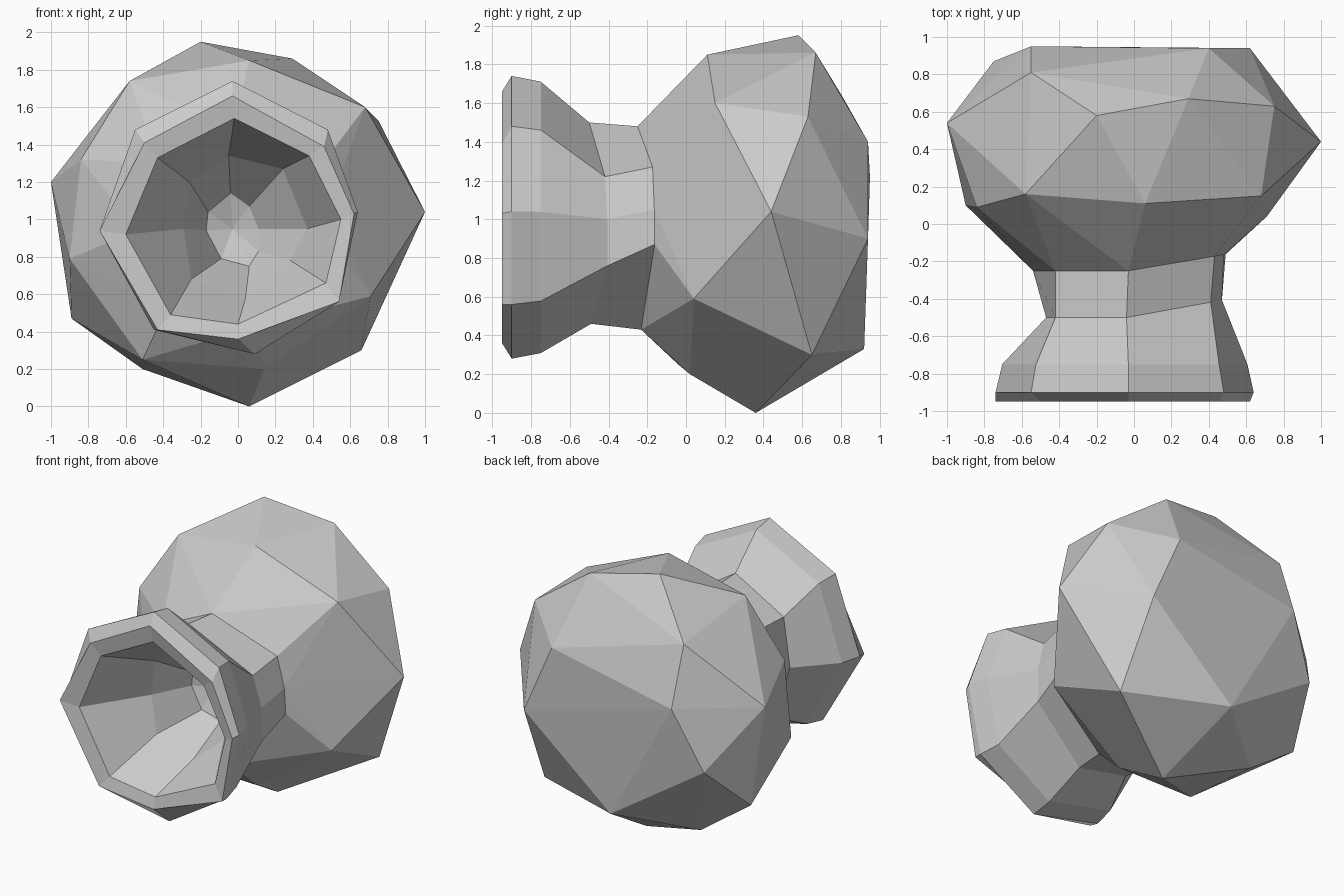
import bpy, bmesh

if "Cube" in bpy.data.objects:
    bpy.data.objects.remove(bpy.data.objects["Cube"])

# Eight-sided cross-section of the mouth's widest edge (x, z about the axis)
SECTION = [(0, .74), (.51, .48), (.67, .04), (.57, -.44),
           (.12, -.72), (-.42, -.59), (-.71, -.06), (-.52, .48)]
AXIS_X, AXIS_Z = -.03, 1.0


def scaled(y, sx, sz):
    return [(AXIS_X + x * sx, y, AXIS_Z + z * sz) for x, z in SECTION]


def placed(y, section, tilt=0):
    # tilt moves the right-hand side of the ring backwards
    return [(x, y + tilt * max(0, x) / .5, z) for x, z in section]


def finish(name, bm):
    bmesh.ops.recalc_face_normals(bm, faces=bm.faces[:])
    mesh = bpy.data.meshes.new(name)
    bm.to_mesh(mesh)
    bm.free()
    obj = bpy.data.objects.new(name, mesh)
    bpy.context.collection.objects.link(obj)
    return obj


# Hand-cut sections: neck joint, neck waist, front rim and inner lip
joint = placed(-.25, [(-.03, 1.48), (.43, 1.27), (.48, 1.05), (.49, .87),
                      (.10, .43), (-.38, .53), (-.54, .94), (-.42, 1.30)], .09)
waist = placed(-.50, [(-.04, 1.50), (.41, 1.22), (.47, 1.0), (.47, .76),
                      (.05, .46), (-.35, .55), (-.47, .94), (-.42, 1.29)], .10)
front = placed(-.95, [(-.03, 1.66), (.46, 1.39), (.62, 1.03), (.54, .56),
                      (0, .36), (-.43, .41), (-.74, .94), (-.50, 1.41)])
lip = placed(-.93, [(-.02, 1.54), (.38, 1.34), (.55, 1.0), (.47, .66),
                    (0, .44), (-.36, .49), (-.60, .92), (-.43, 1.33)])
# Funnel: middle of the throat and its end
throat = placed(-.56, [(-.05, 1.34), (.24, 1.27), (.37, .95), (.28, .78),
                       (.04, .58), (-.25, .68), (-.29, .95), (-.26, 1.2)])
throat_end = placed(-.28, [(-.04, 1.14), (.06, 1.07), (.11, .95), (.11, .83),
                           (.06, .75), (-.09, .79), (-.17, .94), (-.16, 1.04)])

# Faceted bulb: convex skin over its corner points and the neck joint
corners = [
    (-.20, .58, 1.95), (.29, .67, 1.86), (.06, .11, 1.85), (-.58, .16, 1.74),
    (.68, .15, 1.60), (.75, .63, 1.53), (-.55, .81, 1.63), (.40, .94, 1.40),
    (-.84, .09, 1.32), (-1.0, .54, 1.20), (-.55, .95, 1.22), (1.0, .44, 1.04),
    (.62, .94, .90), (-.90, .10, .79), (-.75, .87, .79), (.71, .04, .59),
    (-.89, .54, .47), (-.05, .92, .33), (.66, .65, .30), (-.51, .56, .20),
    (.14, .02, .20), (.06, .36, 0), (-.51, -.04, .25)]
bm = bmesh.new()
for p in corners:
    bm.verts.new(p)
joint_verts = {bm.verts.new(p) for p in joint}
bmesh.ops.convex_hull(bm, input=bm.verts[:])
# Open the bulb where the neck joins
cap = [f for f in bm.faces if all(v in joint_verts for v in f.verts)]
bmesh.ops.delete(bm, geom=cap, context='FACES')
loose = [v for v in bm.verts if not v.link_faces]
bmesh.ops.delete(bm, geom=loose, context='VERTS')
finish("bulb", bm)

# Neck, flared mouth, flat rim and hollow funnel as one loft
rings = [joint, waist, scaled(-.75, .95, .96), scaled(-.90, 1, 1), front, lip,
         throat, throat_end]
bm = bmesh.new()
loops = [[bm.verts.new(p) for p in r] for r in rings]
n = len(SECTION)
for a, b in zip(loops, loops[1:]):
    for i in range(n):
        j = (i + 1) % n
        bm.faces.new((a[i], a[j], b[j], b[i]))
tip = bm.verts.new((AXIS_X, -.22, .95))
for i in range(n):
    bm.faces.new((loops[-1][i], loops[-1][(i + 1) % n], tip))
finish("flared_mouth", bm)
